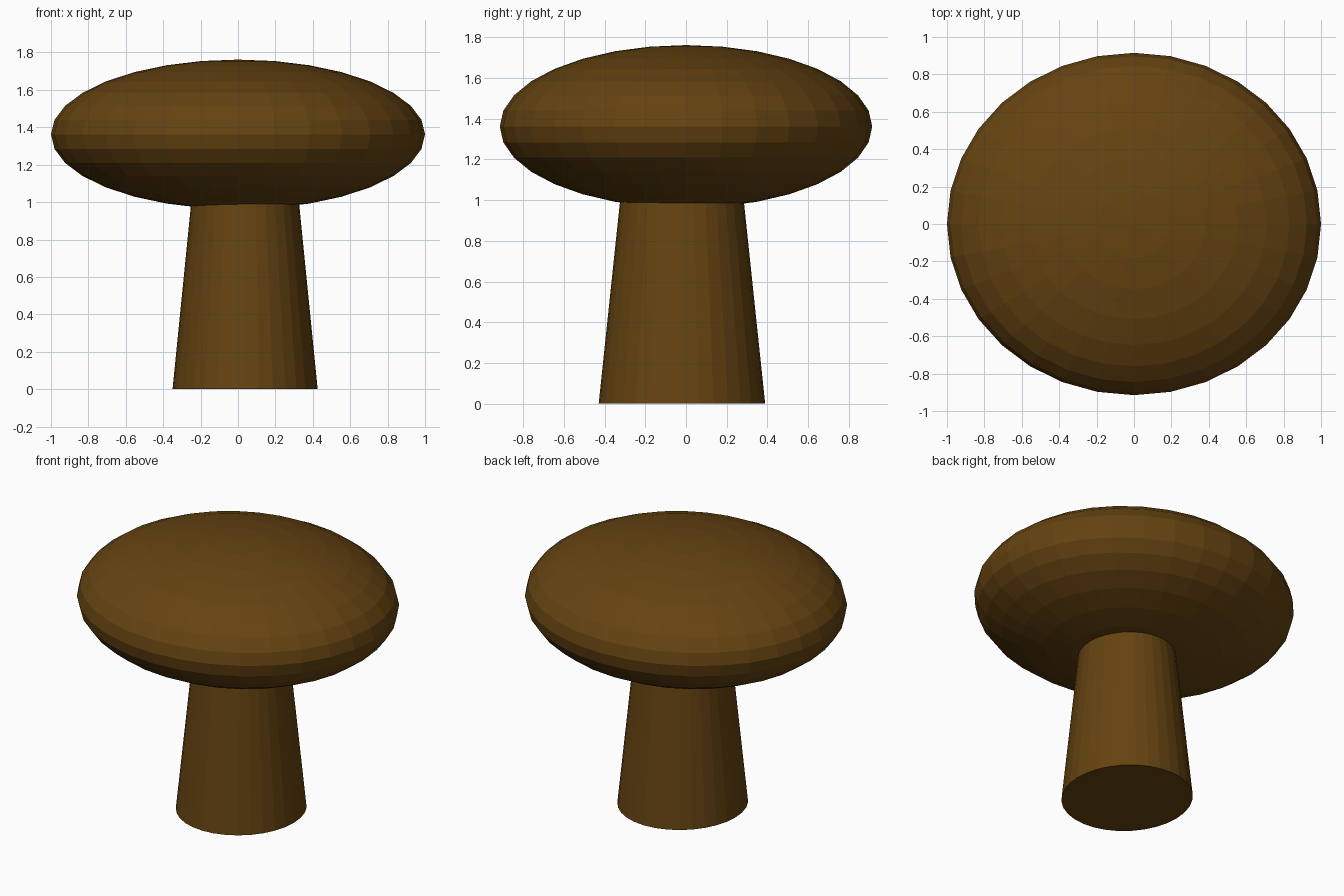
import bpy

if "Cube" in bpy.data.objects:
    bpy.data.objects.remove(bpy.data.objects["Cube"])

brown = bpy.data.materials.new("dark brown")
brown.diffuse_color = (0.13, 0.056, 0.0055, 1)
brown.use_nodes = True
brown.node_tree.nodes["Principled BSDF"].inputs["Base Color"].default_value = brown.diffuse_color


def finish(name, scale):
    ob = bpy.context.object
    ob.name = name
    ob.scale = scale
    ob.data.materials.append(brown)
    bpy.ops.object.transform_apply(location=False, rotation=False, scale=True)
    return ob


# Wide flattened cap, flat shaded
bpy.ops.mesh.primitive_uv_sphere_add(segments=32, ring_count=16, radius=1, location=(0, 0, 1.362))
finish("cap", (1.0, 0.915, 0.40))

# Tapered, slightly off-centre stem, its top buried in the cap
H = 1.06
bpy.ops.mesh.primitive_cone_add(vertices=32, radius1=1.0, radius2=0.727, depth=H,
                                location=(0.038, -0.02, H / 2))
finish("stem", (0.388, 0.409, 1))
